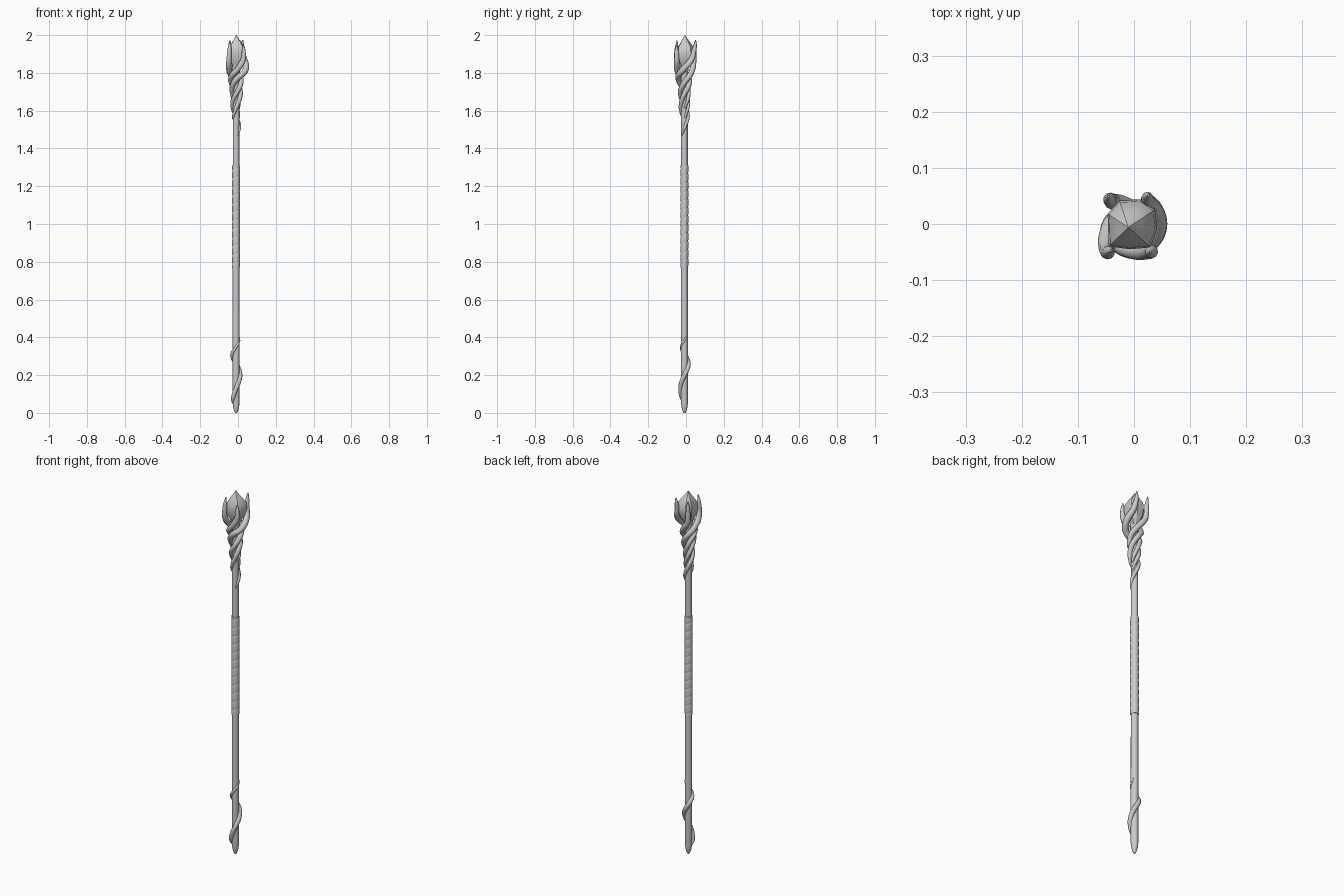
import bpy, bmesh, math
from mathutils import Vector

if "Cube" in bpy.data.objects:
    bpy.data.objects.remove(bpy.data.objects["Cube"])

CX, CY = -0.01, -0.008  # axis of the shaft


def loft(name, rings, angle=40):
    """Skin a closed tube through rings of equal point count."""
    bm = bmesh.new()
    vr = [[bm.verts.new(p) for p in ring] for ring in rings]
    n = len(vr[0])
    for a, b in zip(vr, vr[1:]):
        for i in range(n):
            j = (i + 1) % n
            bm.faces.new((a[i], a[j], b[j], b[i]))
    bm.faces.new(vr[0])
    bm.faces.new(vr[-1])
    bmesh.ops.recalc_face_normals(bm, faces=bm.faces)
    me = bpy.data.meshes.new(name)
    bm.to_mesh(me)
    bm.free()
    ob = bpy.data.objects.new(name, me)
    bpy.context.collection.objects.link(ob)
    bpy.ops.object.select_all(action='DESELECT')
    bpy.context.view_layer.objects.active = ob
    ob.select_set(True)
    bpy.ops.object.shade_smooth_by_angle(angle=math.radians(angle))
    return ob


def circle(r, z, n=16):
    t = [2 * math.pi * i / n for i in range(n)]
    return [(CX + r * math.cos(a), CY + r * math.sin(a), z) for a in t]


def catmull(keys, steps=8):
    out = []
    k = [Vector(p) for p in keys]
    for i in range(len(k) - 1):
        p0, p1, p2, p3 = k[max(i - 1, 0)], k[i], k[i + 1], k[min(i + 2, len(k) - 1)]
        for s in range(steps):
            t = s / steps
            out.append(0.5 * (2 * p1 + (p2 - p0) * t + (2 * p0 - 5 * p1 + 4 * p2 - p3) * t * t
                              + (3 * p1 - p0 - 3 * p2 + p3) * t ** 3))
    return out + [k[-1]]


def vine(name, keys, n=10):
    """Keys are (angle in degrees, height, distance from axis, thickness)."""
    pts = catmull(keys)
    pos = [Vector((CX + r * math.cos(math.radians(a)), CY + r * math.sin(math.radians(a)), z))
           for a, z, r, w in pts]
    rings = []
    for i, c in enumerate(pos):
        tan = (pos[min(i + 1, len(pos) - 1)] - pos[max(i - 1, 0)]).normalized()
        out = Vector((c.x - CX, c.y - CY, 0))
        out = (out - tan * out.dot(tan)).normalized()
        side = tan.cross(out)
        w = max(pts[i][3], 0.001)
        rings.append([c + w * (math.cos(2 * math.pi * j / n) * out + math.sin(2 * math.pi * j / n) * side)
                      for j in range(n)])
    return loft(name, rings, 60)


# Shaft with a blunt pointed foot
loft("shaft", [circle(r, z) for z, r in [
    (0, .005), (.012, .011), (.03, .0155), (.055, .0185), (.4, .0185),
    (1.4, .0175), (1.6, .0175), (1.78, .018), (1.84, .022)]])

# Grip wrapped in a shallow spiral
rings = []
for k in range(109):
    z = .77 + .54 * k / 108
    ring = []
    for i in range(20):
        a = 2 * math.pi * i / 20
        groove = max(0, math.cos(2 * math.pi * z / .045 - a)) ** 6
        r = .0208 - .0018 * groove
        ring.append((CX + r * math.cos(a), CY + r * math.sin(a), z))
    rings.append(ring)
loft("grip", rings)

# Vine climbing the foot
vine("lower_vine", [(185, .05, .017, .004), (220, .08, .021, .011), (270, .13, .021, .012),
                    (360, .2, .021, .0125), (450, .26, .021, .012), (540, .31, .02, .011),
                    (630, .35, .016, .007), (720, .385, .016, .006), (765, .415, .016, .002)])

# Four vines twisting up into claws around the crystal
vine("claw_back_right", [(0, 1.56, .015, .004), (90, 1.63, .02, .01), (180, 1.7, .022, .012),
                         (270, 1.765, .032, .015), (330, 1.80, .046, .016), (365, 1.83, .053, .0165),
                         (400, 1.87, .058, .015), (414, 1.91, .06, .013), (419, 1.945, .066, .009),
                         (419, 1.975, .069, .002)])
vine("claw_front_left", [(195, 1.555, .017, .004), (230, 1.58, .019, .008), (290, 1.63, .021, .011),
                         (360, 1.69, .023, .013), (450, 1.75, .026, .014), (540, 1.805, .035, .015),
                         (575, 1.84, .048, .015), (588, 1.88, .056, .013), (590, 1.93, .054, .01),
                         (592, 1.972, .05, .002)])
vine("claw_back_left", [(-50, 1.47, .016, .003), (0, 1.51, .018, .008), (90, 1.57, .018, .01),
                        (180, 1.63, .02, .011), (270, 1.69, .023, .012), (360, 1.75, .026, .014),
                        (440, 1.8, .036, .015), (476, 1.84, .052, .015), (482, 1.88, .06, .013),
                        (482, 1.93, .062, .01), (482, 1.97, .067, .002)])
vine("claw_front_right", [(0, 1.61, .016, .004), (60, 1.66, .02, .01), (130, 1.72, .024, .012),
                          (200, 1.77, .03, .014), (270, 1.81, .038, .015), (305, 1.85, .05, .015),
                          (314, 1.88, .057, .013), (314, 1.915, .058, .01), (314, 1.95, .057, .002)])

# Irregular faceted crystal
outline = [(-.045, -.04), (-.008, -.045), (.03, -.042), (.041, -.008),
           (.038, .026), (.012, .044), (-.026, .042), (-.047, .018)]
rings = []
for z, s in [(1.81, .25), (1.835, .5), (1.865, .84), (1.9, 1), (1.935, .93), (1.965, .52), (1.985, .22), (2.0, .03)]:
    rings.append([(-.01 + s * (x + .01), -.006 + s * (y + .006), z) for x, y in outline])
loft("crystal", rings, 32)
